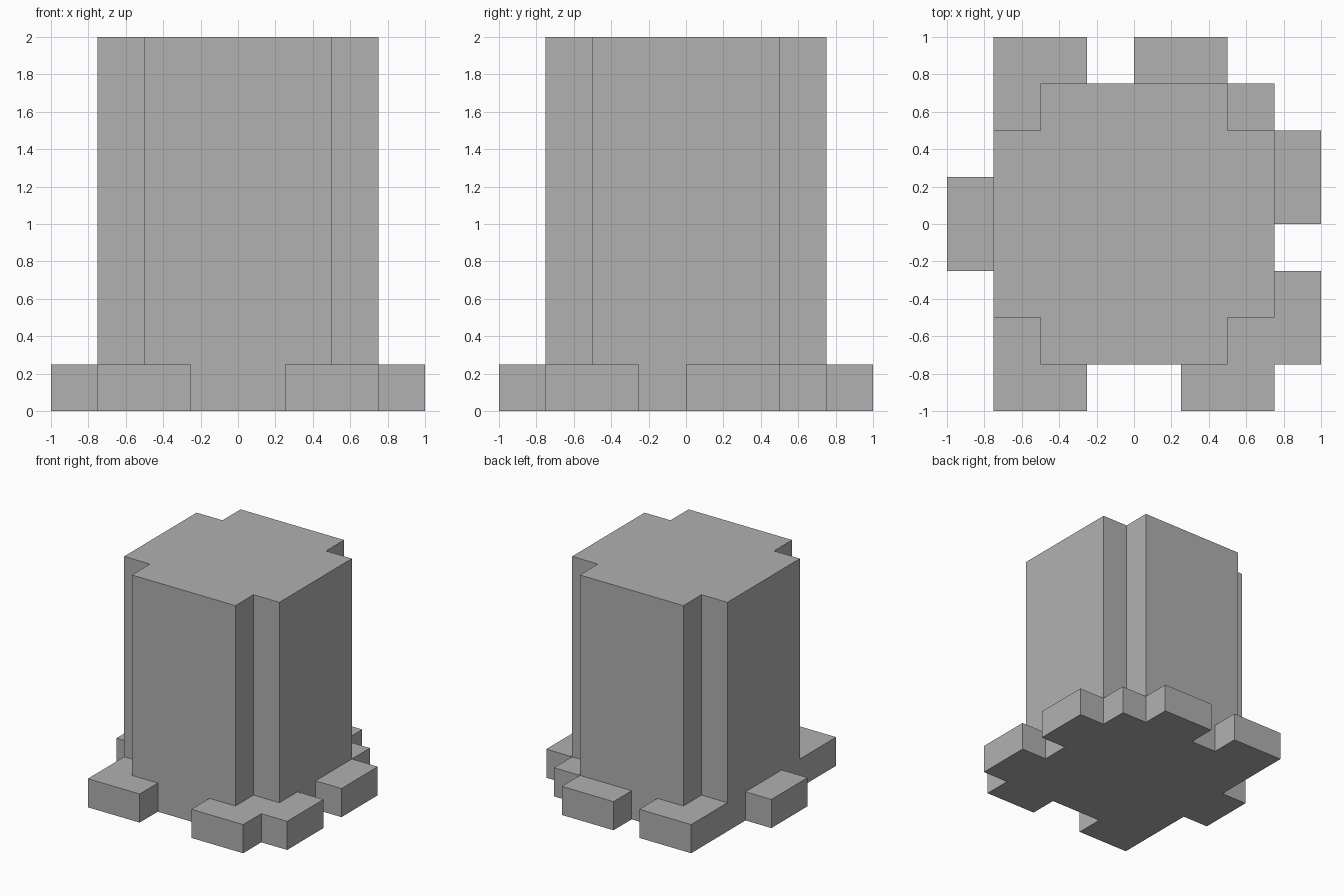
import bpy
import bmesh

cube = bpy.data.objects.get("Cube")
if cube:
    bpy.data.objects.remove(cube, do_unlink=True)

HEIGHT = 2.0
FOOT_HEIGHT = 0.25
UNIT = 0.25  # plan outlines are drawn on a quarter-unit grid

# Single stone colour
GREY = (0.44, 0.44, 0.44, 1.0)
stone = bpy.data.materials.new("plain grey")
stone.use_nodes = True
stone.diffuse_color = GREY
shader = next(n for n in stone.node_tree.nodes if n.type == "BSDF_PRINCIPLED")
shader.inputs["Base Color"].default_value = GREY


def extrude_plan(name, outline, height):
    """Stand a plan outline on the ground and raise it to a height."""
    bm = bmesh.new()
    base = bm.faces.new([bm.verts.new((x * UNIT, y * UNIT, 0)) for x, y in outline])
    raised = bmesh.ops.extrude_face_region(bm, geom=[base], use_keep_orig=True)
    top = [v for v in raised["geom"] if isinstance(v, bmesh.types.BMVert)]
    bmesh.ops.translate(bm, verts=top, vec=(0, 0, height))
    bmesh.ops.recalc_face_normals(bm, faces=bm.faces)
    mesh = bpy.data.meshes.new(name)
    bm.to_mesh(mesh)
    bm.free()
    mesh.materials.append(stone)
    obj = bpy.data.objects.new(name, mesh)
    bpy.context.collection.objects.link(obj)
    return obj


def rectangle(x0, x1, y0, y1):
    return [(x0, y0), (x1, y0), (x1, y1), (x0, y1)]


# Tower: a square with its four corners notched
notch = [(3, 2), (2, 2), (2, 3)]
tower = []
for sx, sy in ((1, 1), (-1, 1), (-1, -1), (1, -1)):
    corner = [(x * sx, y * sy) for x, y in notch]
    tower += corner if sx == sy else corner[::-1]
extrude_plan("tower", tower, HEIGHT)

# Right corner feet, mirrored front to back
right_corner = [(-3, 2), (-2, 2), (-2, 3), (-1, 3), (-1, 4), (-3, 4)]
for name, side in (("back", 1), ("front", -1)):
    extrude_plan(name + "_right_foot", [(x, y * side) for x, y in right_corner], FOOT_HEIGHT)

# Front left foot wraps around the corner
extrude_plan("front_left_foot",
             [(1, -4), (3, -4), (3, -3), (4, -3), (4, -1),
              (3, -1), (3, -2), (2, -2), (2, -3), (1, -3)], FOOT_HEIGHT)

# Straight feet and the small corner block
for name, plan in (("left_foot", (3, 4, 0, 2)),
                   ("back_foot", (0, 2, 3, 4)),
                   ("right_foot", (-4, -3, -1, 1)),
                   ("back_left_block", (2, 3, 2, 3))):
    extrude_plan(name, rectangle(*plan), FOOT_HEIGHT)
